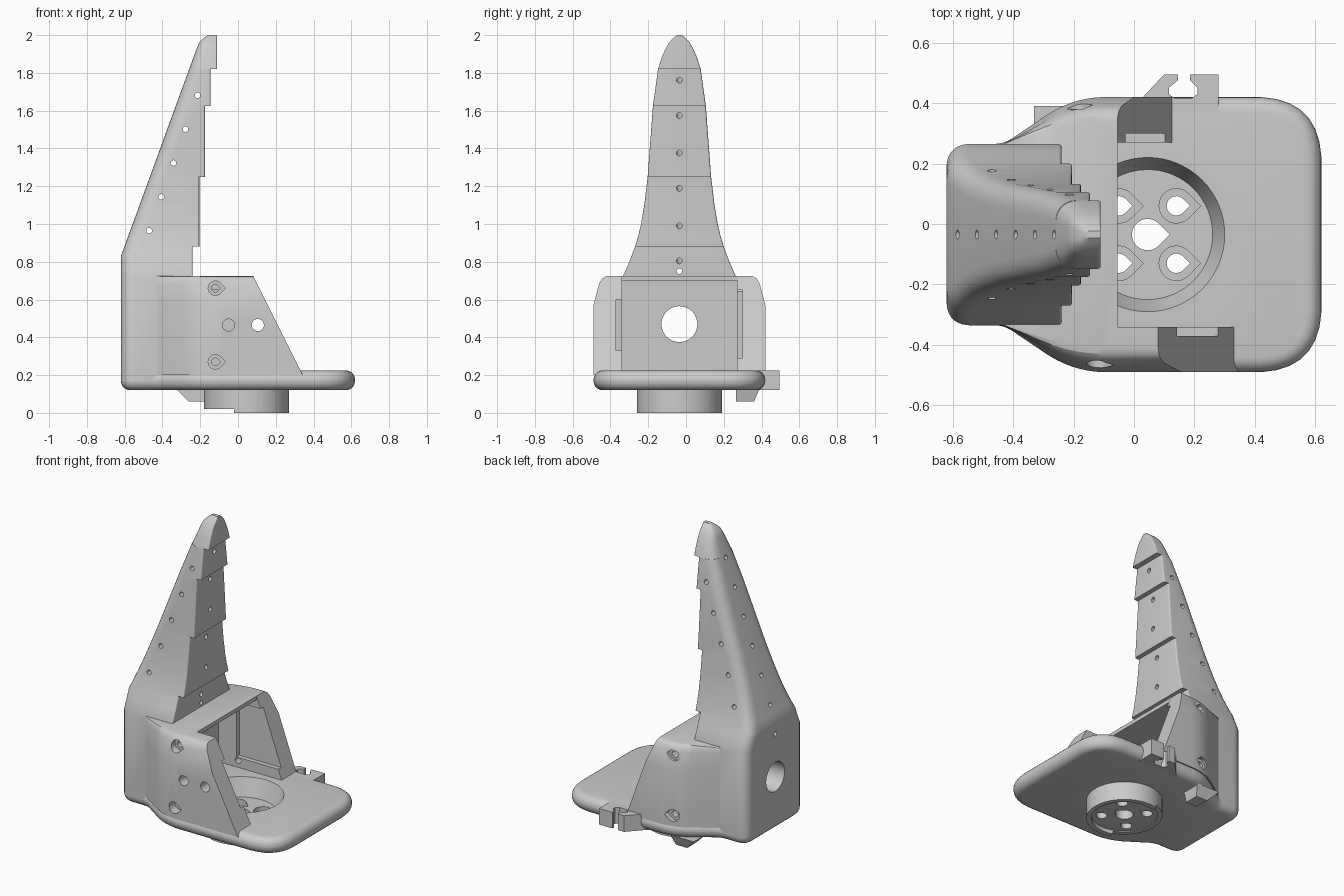
import bpy, bmesh, math
from mathutils import Vector, Matrix

if "Cube" in bpy.data.objects:
    bpy.data.objects.remove(bpy.data.objects["Cube"])

grey = bpy.data.materials.new("light grey plastic")
grey.use_nodes = True
COLOUR = (0.6, 0.6, 0.6, 1)
grey.diffuse_color = COLOUR
grey.node_tree.nodes["Principled BSDF"].inputs["Base Color"].default_value = COLOUR

MID = -0.035          # y of the symmetry plane
HUB = (0.045, MID)    # centre of the round mount


def loft(name, rings):
    """Skin a stack of closed rings and cap both ends."""
    bm = bmesh.new()
    loops = [[bm.verts.new(p) for p in ring] for ring in rings]
    n = len(loops[0])
    for a, b in zip(loops, loops[1:]):
        for i in range(n):
            j = (i + 1) % n
            bm.faces.new((a[i], a[j], b[j], b[i]))
    bm.faces.new(loops[0])
    bm.faces.new(loops[-1])
    bmesh.ops.recalc_face_normals(bm, faces=bm.faces)
    mesh = bpy.data.meshes.new(name)
    bm.to_mesh(mesh)
    bm.free()
    mesh.materials.append(grey)
    ob = bpy.data.objects.new(name, mesh)
    bpy.context.collection.objects.link(ob)
    return ob


def prism(name, pts, axis, lo, hi):
    """Extrude a 2D outline along an axis."""
    place = {"x": lambda p, t: (t, p[0], p[1]),
             "y": lambda p, t: (p[0], t, p[1]),
             "z": lambda p, t: (p[0], p[1], t)}[axis]
    return loft(name, [[place(p, t) for p in pts] for t in (lo, hi)])


def box(name, x0, x1, y0, y1, z0, z1):
    return prism(name, [(x0, y0), (x1, y0), (x1, y1), (x0, y1)], "z", z0, z1)


def circle(c, r, n=32):
    return [(c[0] + r * math.cos(2 * math.pi * i / n),
             c[1] + r * math.sin(2 * math.pi * i / n)) for i in range(n)]


def teardrop(c, r, n=20):
    """Circle whose +x side runs out to a point."""
    arc = [math.pi / 4 + 1.5 * math.pi * i / n for i in range(n + 1)]
    return [(c[0] + r * math.cos(a), c[1] + r * math.sin(a)) for a in arc] + [(c[0] + r * 1.41, c[1])]


def rounded(corners, steps=7):
    """Outline with each (x, y, setback) corner replaced by a curve."""
    out = []
    for i, (x, y, d) in enumerate(corners):
        p = Vector((x, y))
        if d == 0:
            out.append(p)
            continue
        a = p + (Vector(corners[i - 1][:2]) - p).normalized() * d
        b = p + (Vector(corners[(i + 1) % len(corners)][:2]) - p).normalized() * d
        for k in range(steps + 1):
            t = k / steps
            arc = a * (1 - t) ** 2 + p * 2 * t * (1 - t) + b * t * t
            out.append(arc * 0.9 + (a + (b - a) * t) * 0.1)
    return out


def mirrored(half):
    """Complete an outline given as (x, offset from MID, setback)."""
    return rounded([(x, MID - y, d) for x, y, d in half] +
                   [(x, MID + y, d) for x, y, d in reversed(half)])


def finish(ob, cutters=()):
    """Apply cutters and shade."""
    for c in cutters:
        m = ob.modifiers.new("cut", "BOOLEAN")
        m.operation, m.solver, m.object = "DIFFERENCE", "EXACT", c
    bpy.context.view_layer.update()
    mesh = bpy.data.meshes.new_from_object(ob.evaluated_get(bpy.context.evaluated_depsgraph_get()))
    ob.modifiers.clear()
    ob.data = mesh
    bpy.ops.object.select_all(action="DESELECT")
    ob.select_set(True)
    bpy.context.view_layer.objects.active = ob
    bpy.ops.object.shade_smooth_by_angle(angle=math.radians(25))


# Finger: tapering sections with a stepped gripping face
WIDTHS = [(0.72, 0.30), (0.80, 0.265), (0.88, 0.235), (0.94, 0.217), (1.0, 0.203), (1.1, 0.186),
          (1.25, 0.168), (1.625, 0.14), (1.82, 0.113), (1.88, 0.094), (1.93, 0.072),
          (1.96, 0.055), (1.985, 0.032), (2.0, 0.012)]
STEPS = [(0.72, -0.24), (0.88, -0.205), (1.25, -0.175), (1.625, -0.145), (1.82, -0.11)]


def half_width(z):
    if z <= WIDTHS[0][0]:
        return WIDTHS[0][1]
    for (z0, w0), (z1, w1) in zip(WIDTHS, WIDTHS[1:]):
        if z <= z1:
            return w0 + (w1 - w0) * (z - z0) / (z1 - z0)


def section(z, front):
    back = -0.62 + max(0, z - 0.83) * 0.365
    if z > 1.95:
        back += (z - 1.95) ** 2 * 14
    w = half_width(z)
    r = min(0.075, w * 0.7, (front - back) * 0.6)
    return [(p.x, p.y, z) for p in mirrored([(back, w, r), (front, w, min(0.01, w * 0.3))])]


rings = [section(0.17, -0.24), section(0.72, -0.24)]
heights = sorted({z for z, w in WIDTHS} | {0.83})
for i, (z0, front) in enumerate(STEPS):
    z1 = STEPS[i + 1][0] if i + 1 < len(STEPS) else 2.0
    if i:
        rings.append(section(z0, front))
    rings += [section(z, front) for z in heights if z0 < z <= z1]
finger = loft("finger", rings)

# Plate: rounded slab with a tapered tail
plate = prism("base_plate", mirrored([(-0.62, 0.30, 0.075), (-0.43, 0.30, 0.03),
                                      (-0.2, 0.455, 0.1), (0.62, 0.455, 0.2)]), "z", 0.12, 0.225)
bevel = plate.modifiers.new("round", "BEVEL")
bevel.width, bevel.segments, bevel.limit_method = 0.05, 5, "ANGLE"
bevel.angle_limit = math.radians(40)

# Housing: drafted shell around the motor space
rings = []
for z, w in [(0.2, 0.455), (0.57, 0.455), (0.685, 0.425), (0.71, 0.41), (0.721, 0.395), (0.725, 0.375)]:
    outline = mirrored([(-0.43, min(0.30, w), 0), (-0.2, w, 0.1), (0.45, w, 0)])
    rings.append([(p.x, p.y, z) for p in outline])
housing = loft("housing", rings)

# Hub, clip and lower lug
hub = prism("hub", circle(HUB, 0.225, 64), "z", 0, 0.16)
clip = prism("cable_clip", [(-0.02, 0.37), (0.03, 0.42), (0.10, 0.495), (0.145, 0.495), (0.145, 0.475),
                            (0.115, 0.45), (0.115, 0.43), (0.135, 0.415), (0.19, 0.415), (0.21, 0.43),
                            (0.21, 0.45), (0.185, 0.475), (0.185, 0.495), (0.28, 0.495), (0.28, 0.37)],
             "z", 0.12, 0.225)
lug = loft("lower_lug", [[(-0.26, 0.265, 0.06), (-0.18, 0.265, 0.06), (-0.18, 0.36, 0.06), (-0.26, 0.36, 0.06)],
                         [(-0.33, 0.265, 0.13), (-0.16, 0.265, 0.13), (-0.16, 0.39, 0.13), (-0.33, 0.39, 0.13)]])

# Cutters: motor space, open front and wall slopes
cavity = box("cavity_cutter", -0.33, 1, -0.34, 0.27, 0.19, 0.70)
opening = box("opening_cutter", -0.055, 1, -0.34, 0.27, 0.6, 0.9)
near_slope = prism("slope_cutter", [(0.03, 0.825), (0.345, 0.195), (1, 0.195), (1, 0.825)], "y", -0.6, -0.2)
far_slope = prism("slope_cutter", [(-0.091, 0.825), (0.136, 0.195), (1, 0.195), (1, 0.825)], "y", 0.1, 0.6)
shell_cuts = [cavity, opening, near_slope, far_slope,
              box("notch_cutter", -0.2, 0.5, -0.37, -0.3, 0.33, 0.60),
              box("notch_cutter", -0.2, 0.5, 0.2, 0.30, 0.29, 0.65)]

# Cutters: wall screws with sunk heads, and round wall holes
for z in (0.27, 0.66):
    for x, outer, inner in ((-0.12, -0.6, -0.2), (-0.19, 0.6, 0.2)):
        sunk = outer * 0.7 + (-0.005 if outer < 0 else -0.04)
        shell_cuts.append(prism("screw_cutter", teardrop((x, z), 0.038), "y", outer, sunk))
        shell_cuts.append(prism("screw_cutter", teardrop((x, z), 0.02), "y", outer, inner))
for x in (-0.05, 0.105):
    shell_cuts.append(prism("hole_cutter", circle((x, 0.465), 0.032), "y", -0.6, -0.2))

# Cutters: shaft hole and thread holes in the finger
finger_cuts = [cavity, prism("shaft_cutter", circle((MID, 0.47), 0.095), "x", -1, 0),
               prism("hole_cutter", circle((MID, 0.75), 0.015, 12), "x", -1, 0)]
for i in range(5):
    finger_cuts.append(prism("hole_cutter", circle((-0.47 + 0.064 * i, 0.965 + 0.179 * i), 0.015, 12),
                             "y", -0.6, 0.6))
for i in range(6):
    drill = prism("hole_cutter", circle((0, 0), 0.015, 12), "x", -0.3, 0.6)
    drill.data.transform(Matrix.Translation((-0.585 + 0.064 * i, MID, 0.93 + 0.175 * i))
                         @ Matrix.Rotation(math.radians(20), 4, "Y"))
    finger_cuts.append(drill)

# Cutters: round socket, screw pockets and underside of the hub
socket = loft("socket_cutter", [[(x, y, z) for x, y in circle(HUB, r, 64)]
                                for z, r in ((0.11, 0.215), (0.225, 0.255), (0.3, 0.255))])
hub_cuts = [socket, prism("under_cutter", circle(HUB, 0.195, 48), "z", -0.1, 0.025),
            box("step_cutter", -0.4, -0.02, -0.4, 0.4, -0.1, 0.02),
            prism("hole_cutter", teardrop(HUB, 0.052), "z", -0.1, 0.3)]
for dx in (-0.095, 0.095):
    for dy in (-0.095, 0.095):
        c = (HUB[0] + dx, HUB[1] + dy)
        hub_cuts.append(prism("pocket_cutter", teardrop(c, 0.057), "z", 0.07, 0.3))
        hub_cuts.append(prism("hole_cutter", teardrop(c, 0.032), "z", -0.1, 0.3))

finish(finger, finger_cuts)
finish(housing, shell_cuts + finger_cuts[1:2])
finish(plate, hub_cuts)
finish(hub, hub_cuts)
finish(clip)
finish(lug)
for cutter in {*shell_cuts, *finger_cuts, *hub_cuts}:
    bpy.data.objects.remove(cutter)
